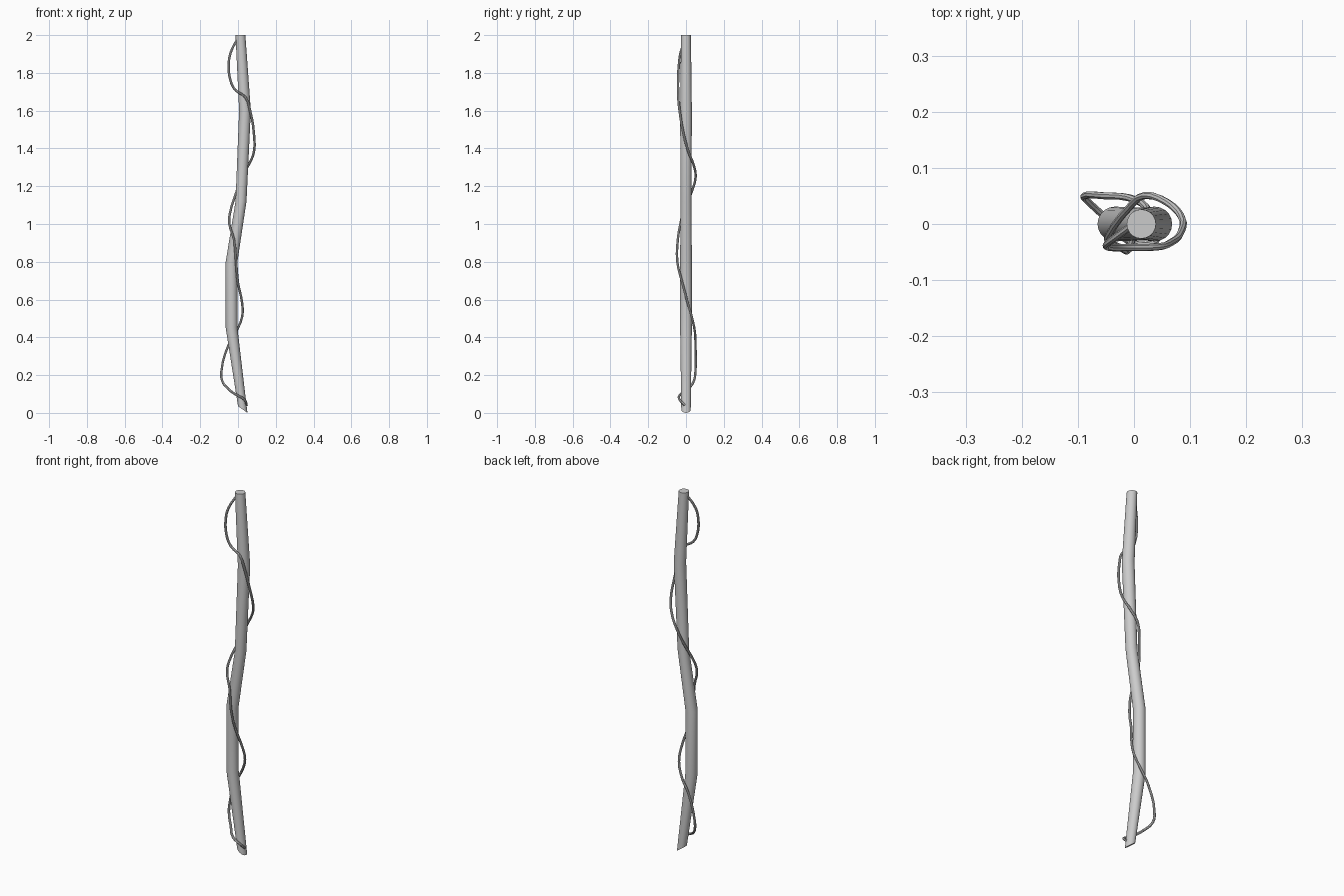
import bpy, bmesh, math

if "Cube" in bpy.data.objects:
    bpy.data.objects.remove(bpy.data.objects["Cube"])

SIDES = 20

# Staff: crooked round pole (x, z, radius, end slant)
rings = [(0.025, 0.018, 0.025, -0.72), (-0.034, 0.45, 0.031, 0), (-0.034, 0.80, 0.031, 0),
         (0.016, 1.12, 0.029, 0), (0.037, 1.60, 0.031, 0), (0.013, 2.0, 0.026, 0)]
bm = bmesh.new()
loops = []
for x, z, r, slant in rings:
    loop = []
    for i in range(SIDES):
        a = 2 * math.pi * i / SIDES
        dx = r * math.cos(a)
        loop.append(bm.verts.new((x + dx, r * math.sin(a), z + slant * dx)))
    loops.append(loop)
for lo, hi in zip(loops, loops[1:]):
    for i in range(SIDES):
        j = (i + 1) % SIDES
        bm.faces.new((lo[i], lo[j], hi[j], hi[i]))
bm.faces.new(loops[0][::-1])
bm.faces.new(loops[-1])
mesh = bpy.data.meshes.new("staff")
bm.to_mesh(mesh)
bm.free()
staff = bpy.data.objects.new("staff", mesh)
bpy.context.collection.objects.link(staff)

# Vine: thin round strand winding down the pole
path = [(0, 0, 1.985), (-0.038, -0.028, 1.91), (-0.049, -0.037, 1.85), (-0.04, -0.042, 1.76),
        (-0.015, -0.042, 1.71), (0.04, -0.041, 1.67), (0.064, -0.034, 1.60),
        (0.084, -0.014, 1.48), (0.084, 0.014, 1.38), (0.06, 0.038, 1.32), (0.02, 0.051, 1.25),
        (-0.008, 0.03, 1.17), (-0.044, -0.018, 1.05), (-0.046, -0.03, 1.0),
        (-0.022, -0.043, 0.92), (-0.01, -0.046, 0.80), (0.0, -0.02, 0.69),
        (0.022, 0.01, 0.58), (0.022, 0.03, 0.51), (-0.01, 0.047, 0.43), (-0.05, 0.05, 0.36),
        (-0.088, 0.05, 0.22), (-0.084, 0.042, 0.17), (-0.055, 0.015, 0.13),
        (-0.008, -0.032, 0.095), (0.035, -0.034, 0.07), (0.046, -0.005, 0.04)]
curve = bpy.data.curves.new("vine", 'CURVE')
curve.dimensions = '3D'
curve.bevel_depth = 0.0065
curve.bevel_resolution = 2
curve.resolution_u = 3
curve.use_fill_caps = True
spline = curve.splines.new('BEZIER')
spline.bezier_points.add(len(path) - 1)
for point, co in zip(spline.bezier_points, path):
    point.co = co
    point.handle_left_type = point.handle_right_type = 'AUTO'
vine = bpy.data.objects.new("vine", curve)
bpy.context.collection.objects.link(vine)

# Finish: mesh vine, smooth sides with crisp ends
for ob in (staff, vine):
    bpy.ops.object.select_all(action='DESELECT')
    ob.select_set(True)
    bpy.context.view_layer.objects.active = ob
    if ob.type == 'CURVE':
        bpy.ops.object.convert(target='MESH')
    bpy.ops.object.shade_smooth_by_angle(angle=math.radians(40))
